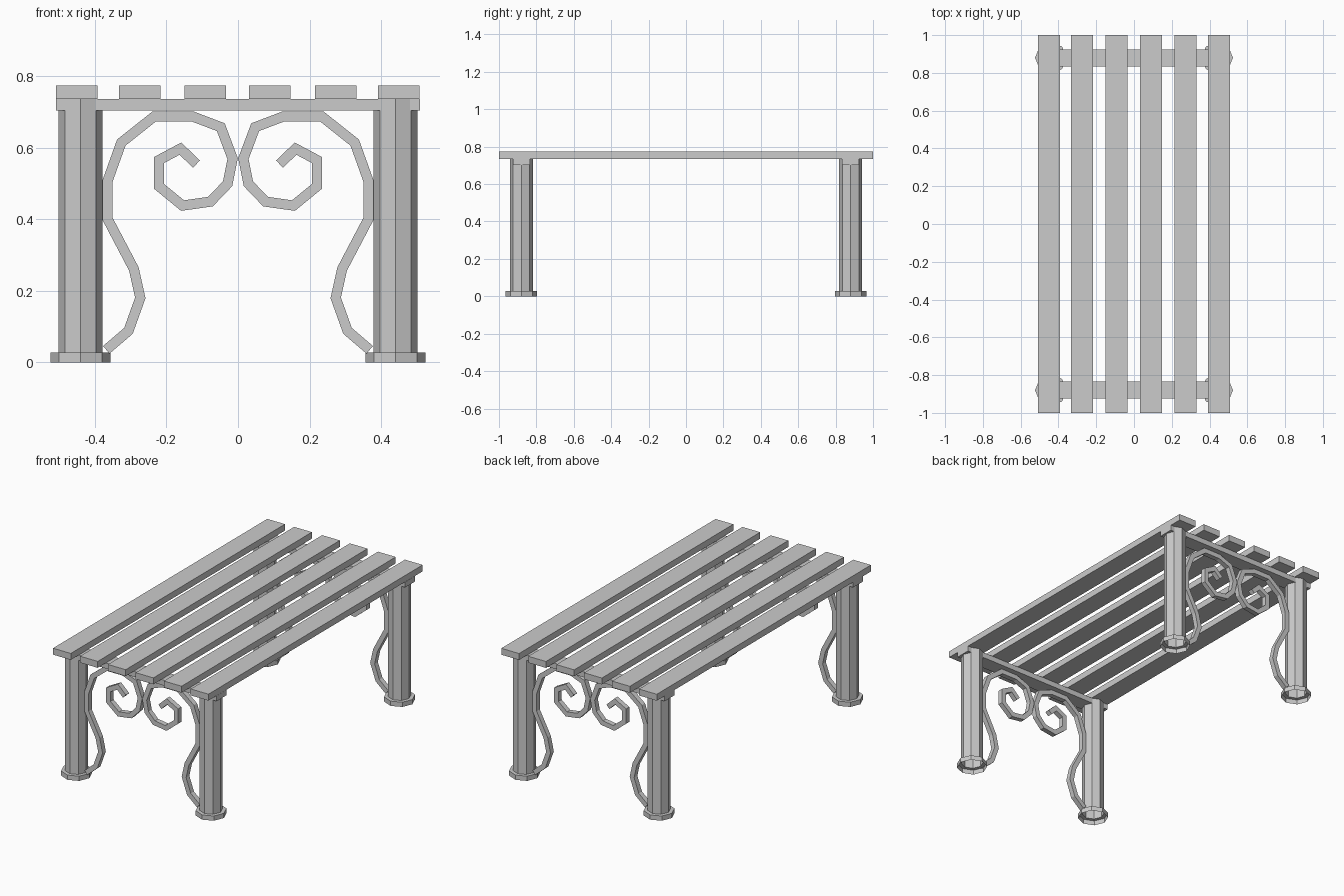
import bpy, bmesh
from math import cos, sin, tau
from mathutils import Vector

if "Cube" in bpy.data.objects:
    bpy.data.objects.remove(bpy.data.objects["Cube"])


def make_object(name, bm):
    bmesh.ops.recalc_face_normals(bm, faces=bm.faces)
    me = bpy.data.meshes.new(name)
    bm.to_mesh(me)
    bm.free()
    ob = bpy.data.objects.new(name, me)
    bpy.context.collection.objects.link(ob)
    return ob


def box(name, center, size):
    bm = bmesh.new()
    bmesh.ops.create_cube(bm, size=1)
    for v in bm.verts:
        v.co = Vector(c + p * s for c, p, s in zip(center, v.co, size))
    return make_object(name, bm)


def leg(name, x, y):
    # octagonal hollow leg rising from a wider open foot
    bm = bmesh.new()
    rings = []
    for r, z in [(0.084, 0), (0.084, 0.028), (0.062, 0.028), (0.062, 0.735)]:
        rings.append([bm.verts.new((x + r * cos(tau * i / 8), y + r * sin(tau * i / 8), z))
                      for i in range(8)])
    for a, b in zip(rings, rings[1:]):
        for i in range(8):
            j = (i + 1) % 8
            bm.faces.new((a[i], a[j], b[j], b[i]))
    ob = make_object(name, bm)
    # open shell: make sure normals point outward
    if ob.data.polygons[0].normal.dot(ob.data.polygons[0].center - Vector((x, y, 0))) < 0:
        ob.data.flip_normals()
    return ob


def scroll(name, path, side, y, half=0.014, depth=0.03):
    # flat bar with mitred bends following the path
    pts = [Vector((side * px, pz)) for px, pz in path]
    bm = bmesh.new()
    rings = []
    for i, p in enumerate(pts):
        d0 = (p - pts[i - 1]).normalized() if i else None
        d1 = (pts[i + 1] - p).normalized() if i < len(pts) - 1 else d0
        d0 = d0 or d1
        t = (d0 + d1).normalized()
        n = Vector((-t.y, t.x)) * (half / t.dot(d1))
        rings.append([bm.verts.new((p.x + s * n.x, y + e * depth / 2, p.y + s * n.y))
                      for s, e in ((-1, -1), (1, -1), (1, 1), (-1, 1))])
    for a, b in zip(rings, rings[1:]):
        for i in range(4):
            j = (i + 1) % 4
            bm.faces.new((a[i], a[j], b[j], b[i]))
    bm.faces.new(rings[0])
    bm.faces.new(rings[-1])
    return make_object(name, bm)


# seat slats
for i, x in enumerate((-0.451, -0.275, -0.092, 0.089, 0.273, 0.449)):
    box(f"seat_slat_{i + 1}", (x, 0, 0.754), (0.116, 2.0, 0.038))

# centre line of the right-hand ornament, from the foot up into the spiral
PATH = [(.368, .035), (.306, .088), (.273, .180), (.291, .261), (.364, .400),
        (.364, .508), (.326, .614), (.234, .687), (.127, .687), (.048, .657),
        (.015, .569), (.029, .499), (.077, .449), (.155, .438), (.221, .492),
        (.221, .565), (.161, .597), (.116, .554)]

# both end frames: cross rail, two legs, two scrolls
for end, y in (("front", -0.88), ("back", 0.88)):
    box(f"{end}_rail", (0, y, 0.719), (1.016, 0.09, 0.032))
    for label, side in (("left", -1), ("right", 1)):
        leg(f"{end}_{label}_leg", side * 0.44, y)
        scroll(f"{end}_{label}_scroll", PATH, side, y)
